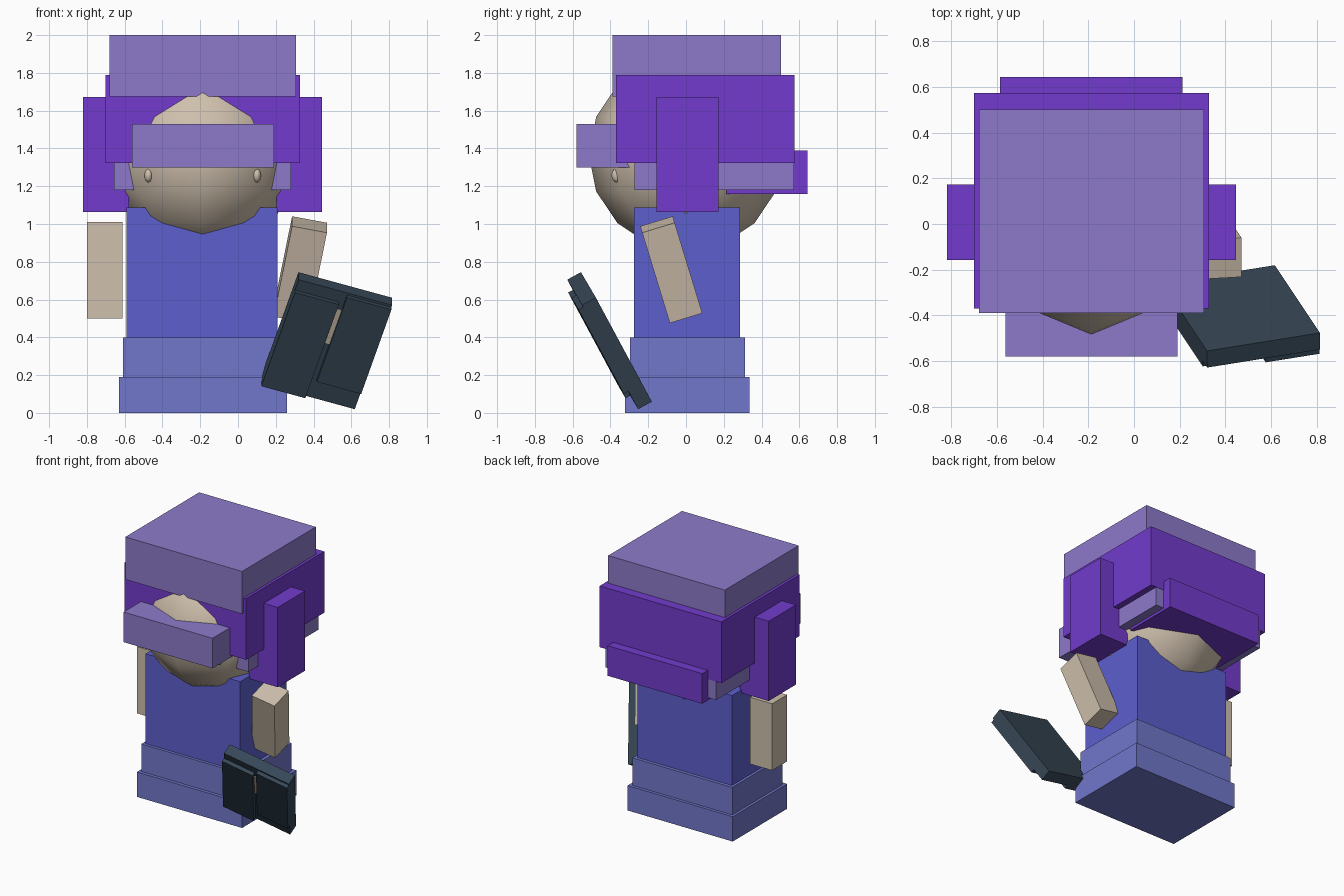
import bpy, bmesh, math
from mathutils import Matrix, Vector

if "Cube" in bpy.data.objects:
    bpy.data.objects.remove(bpy.data.objects["Cube"])

CX = -0.187  # centre line of the figure


def material(name, hexcode):
    def lin(c):
        return c / 12.92 if c <= 0.04045 else ((c + 0.055) / 1.055) ** 2.4
    m = bpy.data.materials.new(name)
    rgb = [lin(int(hexcode[i:i + 2], 16) / 255) for i in (0, 2, 4)]
    m.diffuse_color = (*rgb, 1)
    m.use_nodes = True
    m.node_tree.nodes["Principled BSDF"].inputs["Base Color"].default_value = m.diffuse_color
    return m


LILAC = material("lilac", "8D7ACB")
PURPLE = material("purple", "723BCD")
BLUE = material("blue", "5D5ECD")
PERIWINKLE = material("periwinkle", "7177CB")
SKIN = material("skin", "CFC0AD")
SLATE = material("slate", "374857")


def finish(name, bm, mat, smooth=False):
    mesh = bpy.data.meshes.new(name)
    bm.to_mesh(mesh)
    bm.free()
    mesh.materials.append(mat)
    for p in mesh.polygons:
        p.use_smooth = smooth
    ob = bpy.data.objects.new(name, mesh)
    bpy.context.collection.objects.link(ob)
    return ob


def box(name, mat, x, y, z, frame=Matrix()):
    """Box between the given ranges, placed in an optional local frame."""
    bm = bmesh.new()
    size = Matrix.Diagonal((x[1] - x[0], y[1] - y[0], z[1] - z[0], 1))
    mid = Vector((sum(x) / 2, sum(y) / 2, sum(z) / 2))
    bmesh.ops.create_cube(bm, size=1, matrix=frame @ Matrix.Translation(mid) @ size)
    return finish(name, bm, mat)


def ball(name, mat, centre, radii, segments, rings):
    bm = bmesh.new()
    bmesh.ops.create_uvsphere(bm, u_segments=segments, v_segments=rings, radius=1,
                              matrix=Matrix.Translation(centre) @ Matrix.Diagonal((*radii, 1)))
    return finish(name, bm, mat, smooth=True)


# Robe: torso and two wider hem tiers
box("torso", BLUE, (-0.59, 0.21), (-0.275, 0.287), (0.4, 1.087))
box("upper_hem", PERIWINKLE, (-0.61, 0.235), (-0.297, 0.312), (0.19, 0.4))
box("lower_hem", PERIWINKLE, (-0.63, 0.26), (-0.322, 0.335), (0, 0.19))

# Head and eyes
ball("head", SKIN, (CX, 0, 1.37), (0.515, 0.515, 0.515), 8, 8)
for side, label in ((-1, "left"), (1, "right")):
    ball(label + "_eye", SKIN, (CX + side * 0.287, -0.365, 1.258), (0.022, 0.03, 0.038), 8, 6)

# Hat: crown, band, lining, visor, neck flap and ear flaps
box("hat_crown", LILAC, (-0.68, 0.307), (-0.39, 0.502), (1.675, 2.0))
box("hat_band", PURPLE, (-0.702, 0.328), (-0.37, 0.575), (1.322, 1.79))
box("hat_lining", LILAC, (-0.657, 0.28), (-0.273, 0.573), (1.18, 1.44))
box("hat_visor", LILAC, (-0.562, 0.19), (-0.58, -0.3), (1.3, 1.53))
box("neck_flap", PURPLE, (-0.587, 0.213), (0.215, 0.643), (1.16, 1.39))
for side, label in ((-1, "left"), (1, "right")):
    xs = sorted((CX + side * 0.39, CX + side * 0.633))
    box(label + "_ear_flap", PURPLE, xs, (-0.157, 0.172), (1.063, 1.673))

# Arms: one hanging straight, one swung forward and outward
box("left_arm", SKIN, (-0.8, -0.612), (-0.078, 0.102), (0.5, 1.01))
swing = (Matrix.Translation((0.33, -0.078, 0.758))
         @ Matrix.Rotation(math.radians(17), 4, 'X')
         @ Matrix.Rotation(math.radians(11), 4, 'Y'))
box("right_arm", SKIN, (-0.094, 0.094), (-0.09, 0.09), (-0.255, 0.255), swing)

# Book: local x runs across, y down the cover, z towards the back
across = Vector((0.495, 0.079, -0.135)).normalized()
down = Vector((-0.195, 0.297, -0.552)).normalized()
back = across.cross(down).normalized()
down = back.cross(across)
book = Matrix((across, down, back)).transposed().to_4x4()
book.translation = (0.32, -0.556, 0.745)
W, H, T = 0.519, 0.656, 0.083
box("book_board", SLATE, (0, W), (0, H), (-T, 0), book)
box("book_left_panel", SLATE, (0, 0.47 * W), (0.1 * H, H), (-T - 0.028, -T + 0.01), book)
box("book_right_panel", SLATE, (0.525 * W, W), (0.02 * H, 0.83 * H), (-T - 0.028, -T + 0.01), book)
box("book_clasp", SKIN, (0.47 * W, 0.525 * W), (0.16 * H, 0.49 * H), (-T - 0.008, -T + 0.001), book)
